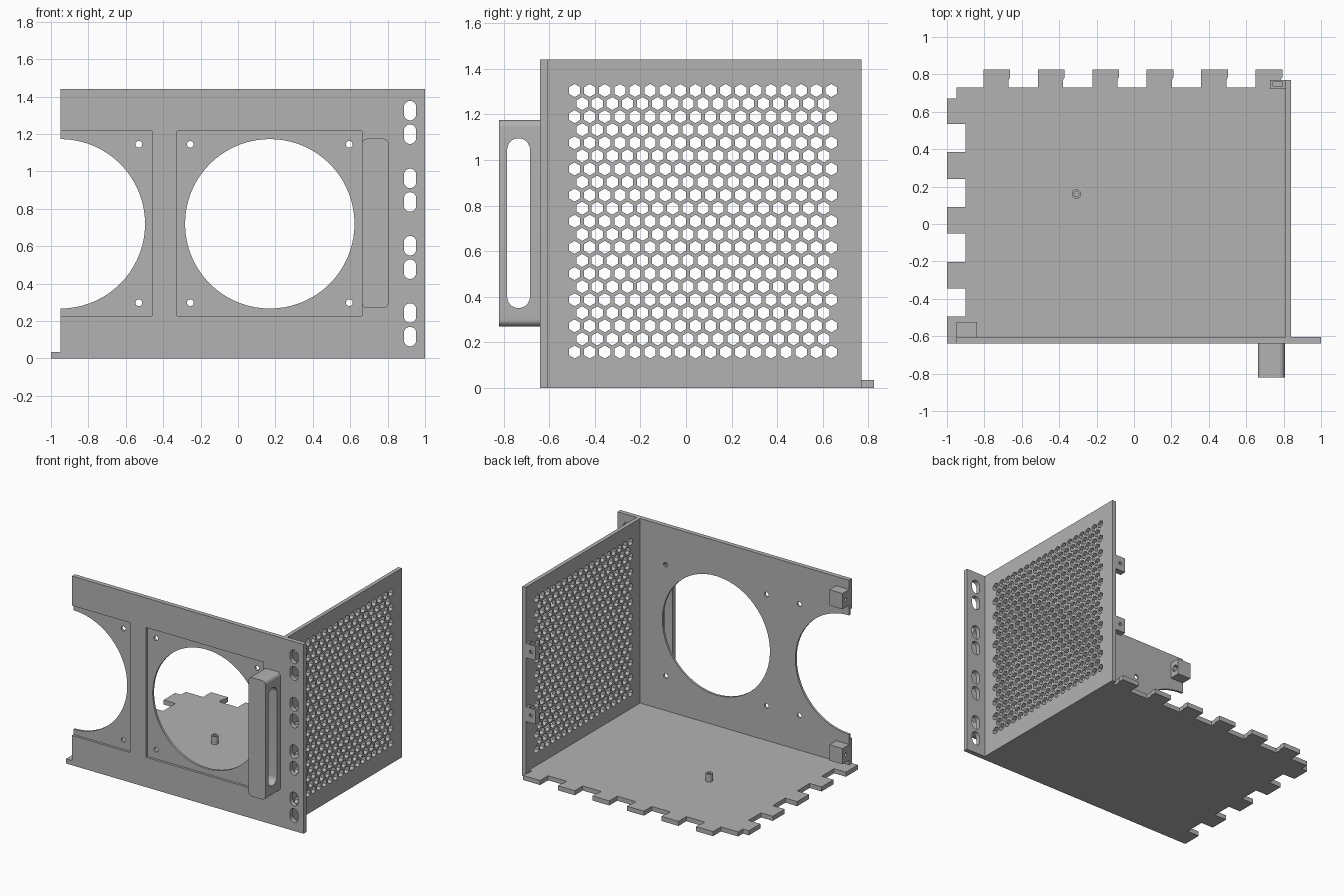
import bpy, bmesh, math
from mathutils import Vector

if "Cube" in bpy.data.objects:
    bpy.data.objects.remove(bpy.data.objects["Cube"])

grey = bpy.data.materials.new("plain grey")
grey.diffuse_color = (0.45, 0.45, 0.45, 1)
grey.use_nodes = True
grey.node_tree.nodes["Principled BSDF"].inputs["Base Color"].default_value = grey.diffuse_color


def place(axis, u, v, w):
    return Vector({'x': (w, u, v), 'y': (u, w, v), 'z': (u, v, w)}[axis])


def prism(name, loops, axis, lo, hi):
    """Extrude an outline with holes along an axis."""
    bm = bmesh.new()
    edges = []
    for loop in loops:
        vs = [bm.verts.new(place(axis, u, v, lo)) for u, v in loop]
        edges += [bm.edges.new((vs[i - 1], vs[i])) for i in range(len(vs))]
    bmesh.ops.triangle_fill(bm, use_beauty=True, edges=edges)
    ext = bmesh.ops.extrude_face_region(bm, geom=bm.faces[:], use_keep_orig=True)
    top = [g for g in ext['geom'] if isinstance(g, bmesh.types.BMVert)]
    bmesh.ops.translate(bm, verts=top, vec=place(axis, 0, 0, hi - lo))
    bmesh.ops.recalc_face_normals(bm, faces=bm.faces[:])
    mesh = bpy.data.meshes.new(name)
    bm.to_mesh(mesh)
    bm.free()
    mesh.materials.append(grey)
    ob = bpy.data.objects.new(name, mesh)
    bpy.context.collection.objects.link(ob)
    return ob


def rect(u0, u1, v0, v1):
    return [(u0, v0), (u1, v0), (u1, v1), (u0, v1)]


def ring(u, v, r, n=16, start=0.0):
    return [(u + r * math.cos(start + math.tau * i / n),
             v + r * math.sin(start + math.tau * i / n)) for i in range(n)]


def rounded(u0, u1, v0, v1, r, n=8):
    pts = []
    for k, (cu, cv) in enumerate(rect(u0 + r, u1 - r, v0 + r, v1 - r)):
        for i in range(n + 1):
            a = math.pi * (1 + k / 2 + i / n / 2)
            p = (cu + r * math.cos(a), cv + r * math.sin(a))
            if not pts or math.dist(p, pts[-1]) > 1e-5:
                pts.append(p)
    if math.dist(pts[0], pts[-1]) < 1e-5:
        pts.pop()
    return pts


def cut(ob, cutter):
    """Subtract a cutter and remove it."""
    bpy.context.view_layer.objects.active = ob
    mod = ob.modifiers.new("cut", 'BOOLEAN')
    mod.object, mod.operation, mod.solver = cutter, 'DIFFERENCE', 'EXACT'
    bpy.ops.object.modifier_apply(modifier=mod.name)
    bpy.data.objects.remove(cutter)


# Front plate: fan opening, half fan opening, screw holes and mounting slots
FRONT, BACK, TOP, T = -0.64, -0.605, 1.44, 0.035
half = [(-0.95 + 0.453 * math.cos(a), 0.72 + 0.453 * math.sin(a))
        for a in (math.pi * (0.5 - i / 36) for i in range(37))]
loops = [[(-0.95, 0), (1, 0), (1, TOP), (-0.95, TOP)] + half, ring(0.17, 0.72, 0.453, 72)]
loops += [ring(x, z, 0.018) for x in (-0.53, -0.255, 0.595) for z in (0.298, 1.145)]
for z in (0.18, 0.54, 0.9, 1.262):
    loops += [rounded(0.887, 0.953, c - 0.052, c + 0.052, 0.033) for c in (z - 0.063, z + 0.063)]
plate = prism("front_plate", loops, 'y', FRONT, BACK)
for x0, x1 in ((-1.1, -0.46), (-0.325, 0.662)):
    cut(plate, prism("recess", [rect(x0, x1, 0.227, 1.215)], 'y', FRONT - 0.1, FRONT + 0.018))

# Side panel with a staggered grid of hexagonal vents
loops = [rect(BACK, 0.77, 0, TOP)]
for row in range(21):
    odd = row % 2
    for col in range(18 - odd):
        loops.append(ring(-0.489 + 0.0663 * (col + odd / 2), 0.157 + 0.0574 * row,
                          0.0285, 6, math.pi / 6))
prism("side_panel", loops, 'x', 0.81, 0.84)

# Floor with teeth along the back and left edges
outline = [(-0.95, FRONT), (-0.95, BACK), (0.81, BACK), (0.81, 0.73)]
for i in reversed(range(6)):
    x = -0.805 + 0.291 * i
    outline += [(x + 0.135, 0.73), (x + 0.135, 0.77), (x + 0.143, 0.785),
                (x + 0.143, 0.825), (x, 0.825), (x, 0.73)]
outline += [(-0.95, 0.73), (-0.95, 0.672), (-1, 0.672)]
for i in reversed(range(4)):
    y = -0.495 + 0.293 * i
    outline += [(-1, y + 0.15), (-0.9, y + 0.15), (-0.9, y), (-1, y)]
outline.append((-1, FRONT))
prism("floor", [outline], 'z', 0, T)

# Standoff on the floor
prism("standoff", [ring(-0.308, 0.16, 0.025, 24), ring(-0.308, 0.16, 0.013)], 'z', T, 0.095)

# Pull handle: rounded block with a long finger opening
handle = prism("handle", [rounded(0.662, 0.806, 0.27, 1.175, 0.03)], 'y', -0.82, FRONT)
cut(handle, prism("grip", [rounded(-0.785, -0.685, 0.35, 1.095, 0.05)], 'x', 0.5, 1))

# Corner blocks behind the front plate, with screw hole and nut pocket
for z in (0.13, 1.31):
    block = prism("corner_block", [rect(BACK, -0.525, z - 0.06, z + 0.06),
                                   ring(-0.562, z, 0.013)], 'x', -0.95, -0.84)
    cut(block, prism("pocket", [ring(-0.562, z, 0.027, 6)], 'x', -0.875, -0.8))

# Blocks on the rear edge of the side panel, with screw hole and nut slot
for z in (0.475, 0.96):
    block = prism("panel_block", [rect(0.727, 0.81, z - 0.055, z + 0.055),
                                  ring(0.768, z, 0.013)], 'y', 0.722, 0.77)
    cut(block, prism("slot", [rect(0.742, 0.795, 0.735, 0.758)], 'z', z - 0.027, z + 0.1))

# Smooth the curved walls and keep the edges sharp
bpy.ops.object.select_all(action='SELECT')
bpy.context.view_layer.objects.active = plate
bpy.ops.object.shade_smooth_by_angle(angle=math.radians(30))
